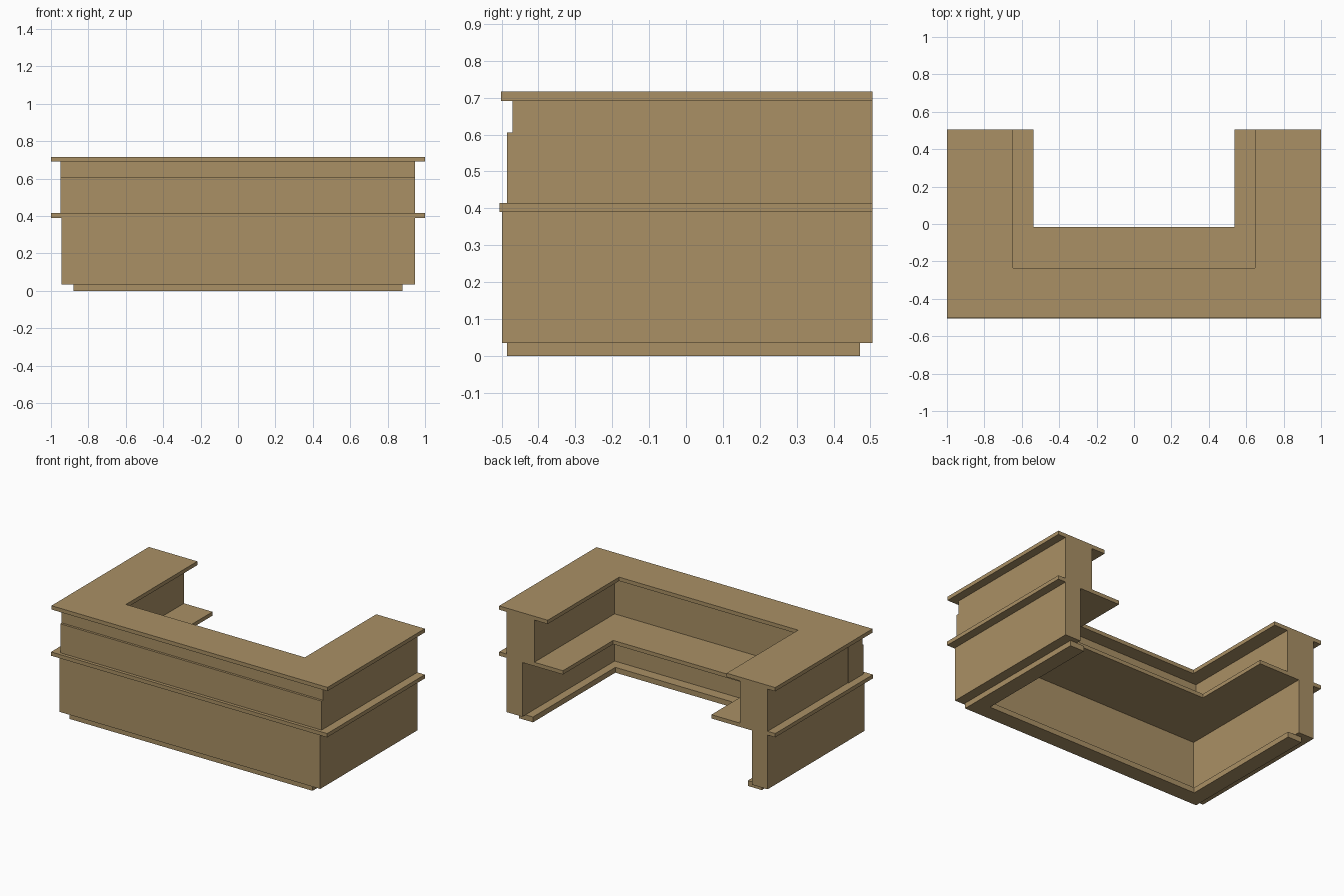
import bpy, bmesh

if "Cube" in bpy.data.objects:
    bpy.data.objects.remove(bpy.data.objects["Cube"])

mat = bpy.data.materials.new("wood")
mat.diffuse_color = (0.40, 0.28, 0.13, 1)
mat.use_nodes = True
mat.node_tree.nodes["Principled BSDF"].inputs["Base Color"].default_value = mat.diffuse_color


def extrude_profile(name, pts, z0, z1):
    """Solid made from a plan outline raised from z0 to z1."""
    bm = bmesh.new()
    face = bm.faces.new([bm.verts.new((x, y, z0)) for x, y in pts])
    top = bmesh.ops.extrude_face_region(bm, geom=[face])["geom"]
    verts = [v for v in top if isinstance(v, bmesh.types.BMVert)]
    bmesh.ops.translate(bm, verts=verts, vec=(0, 0, z1 - z0))
    bmesh.ops.recalc_face_normals(bm, faces=bm.faces)
    mesh = bpy.data.meshes.new(name)
    bm.to_mesh(mesh)
    bm.free()
    mesh.materials.append(mat)
    obj = bpy.data.objects.new(name, mesh)
    bpy.context.collection.objects.link(obj)
    return obj


def u_slab(name, xo, xi, front, inner, back, z0, z1):
    """U-shaped part, open at the back."""
    pts = [(-xo, front), (xo, front), (xo, back), (xi, back),
           (xi, inner), (-xi, inner), (-xi, back), (-xo, back)]
    return extrude_profile(name, pts, z0, z1)


def box(name, x0, x1, y0, y1, z0, z1):
    return extrude_profile(name, [(x0, y0), (x1, y0), (x1, y1), (x0, y1)], z0, z1)


# Recessed base and lower walls
u_slab("plinth", 0.88, 0.778, -0.485, -0.38, 0.472, 0.0, 0.035)
u_slab("lower_wall", 0.945, 0.832, -0.499, -0.45, 0.505, 0.035, 0.392)

# Work surface, which also forms the outer ledge
u_slab("work_surface", 1.0, 0.538, -0.506, -0.015, 0.505, 0.39, 0.415)

# Upper walls: front block and two side arms
box("upper_front_wall", -0.95, 0.945, -0.47, -0.325, 0.415, 0.691)
for side, name in ((1, "upper_right_wall"), (-1, "upper_left_wall")):
    xs = sorted((side * 0.745, side * 0.945))
    box(name, xs[0], xs[1], -0.325, 0.505, 0.415, 0.691)

# Raised panel on the front
box("front_panel", -0.948, 0.945, -0.485, -0.47, 0.415, 0.605)

# Counter top
u_slab("counter_top", 1.0, 0.648, -0.502, -0.234, 0.505, 0.691, 0.716)
